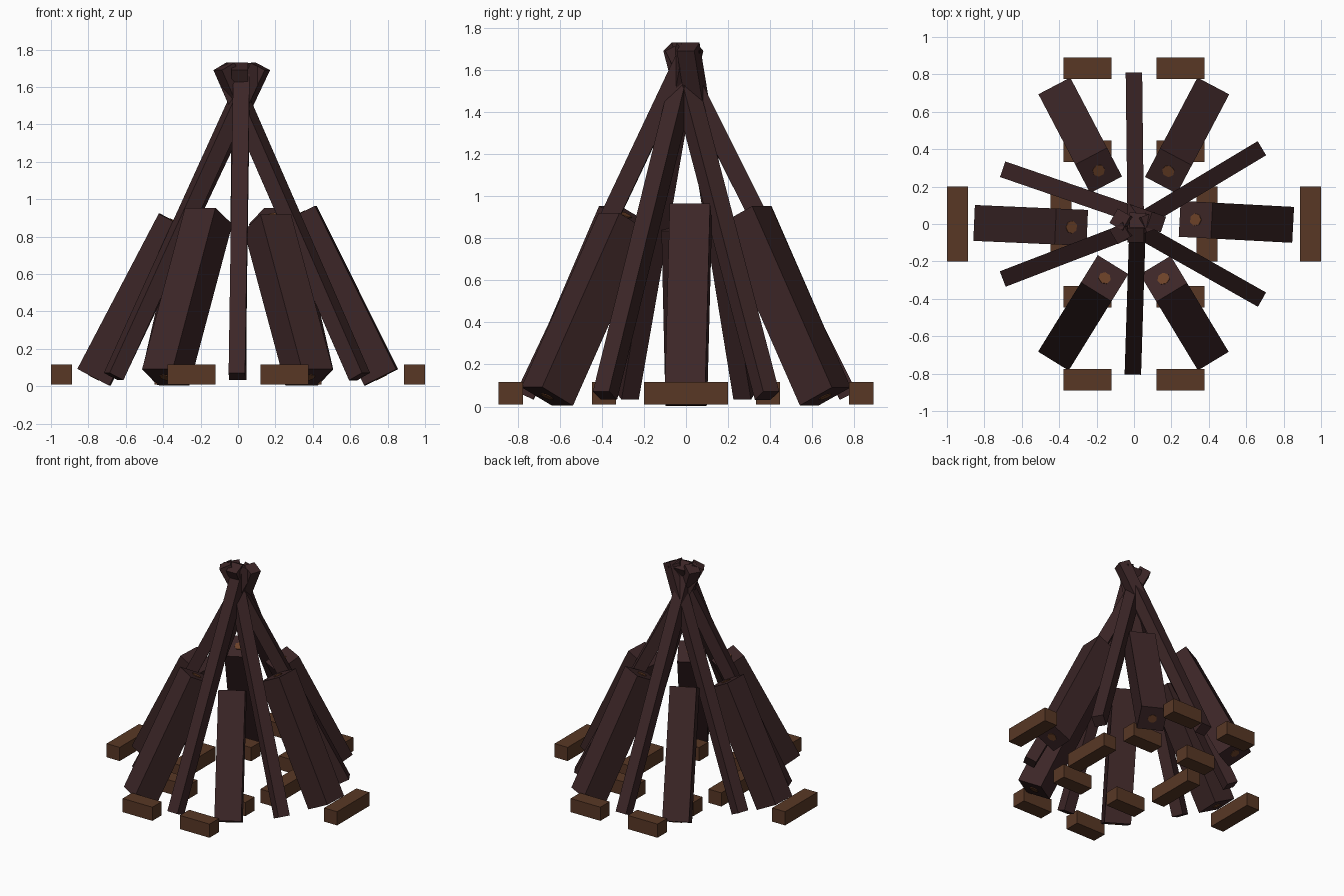
import bpy, bmesh, math
from mathutils import Vector, Matrix

cube = bpy.data.objects.get("Cube")
if cube:
    bpy.data.objects.remove(cube, do_unlink=True)


def material(name, rgb):
    m = bpy.data.materials.new(name)
    m.use_nodes = True
    m.diffuse_color = (*rgb, 1)
    m.node_tree.nodes["Principled BSDF"].inputs["Base Color"].default_value = (*rgb, 1)
    return m


BARK = material("dark_bark", (0.045, 0.019, 0.020))
BLOCK = material("brown_block", (0.098, 0.039, 0.0185))
CORE = material("orange_core", (0.15, 0.053, 0.021))


def finish(name, bm, mats):
    me = bpy.data.meshes.new(name)
    bm.to_mesh(me)
    bm.free()
    for m in mats:
        me.materials.append(m)
    bpy.context.collection.objects.link(bpy.data.objects.new(name, me))


def box(name, centre, size):
    bm = bmesh.new()
    bmesh.ops.create_cube(bm, size=1, matrix=Matrix.Translation(centre) @ Matrix.Diagonal((*size, 1)))
    finish(name, bm, [BLOCK])


def beam(name, foot, head, width, core=0):
    """Square timber from foot to head, with optional core discs on its ends."""
    foot, head = Vector(foot), Vector(head)
    axis = (head - foot).normalized()
    side = axis.cross(Vector((0, 0, 1))).normalized()
    out = side.cross(axis)
    frame = Matrix((side, out, axis)).transposed().to_4x4()
    frame.translation = (foot + head) / 2
    length = (head - foot).length
    bm = bmesh.new()
    bmesh.ops.create_cube(bm, size=1, matrix=frame @ Matrix.Diagonal((width, width, length, 1)))
    if core:
        old = set(bm.faces)
        for end in (-1, 1):
            bmesh.ops.create_cone(bm, cap_ends=True, segments=7, radius1=core, radius2=core, depth=0.008,
                                  matrix=frame @ Matrix.Translation((0, 0, end * length / 2)))
        for f in bm.faces:
            if f not in old:
                f.material_index = 1
    finish(name, bm, [BARK, CORE])


# Ring of ground blocks, outer and inner
for sx, xn in ((-1, "right"), (1, "left")):
    for ring, x, y in (("outer", 0.943, 0.833), ("inner", 0.39, 0.39)):
        box(f"{ring}_{xn}_block", (sx * x, 0, 0.062), (0.113, 0.4, 0.107))
        for sy, yn in ((-1, "front"), (1, "back")):
            box(f"{ring}_{yn}_{xn}_block", (sx * 0.248, sy * y, 0.062), (0.257, 0.115, 0.107))

# Thick leaning logs: foot x, y and head x, y, z
logs = {
    "left": (0.765, 0.0, 0.33, 0.023, 0.922),
    "right": (-0.77, 0.002, -0.335, -0.017, 0.878),
    "back_left": (0.384, 0.662, 0.184, 0.283, 0.91),
    "back_right": (-0.386, 0.662, -0.189, 0.286, 0.91),
    "front_right": (-0.386, -0.66, -0.157, -0.29, 0.91),
    "front_left": (0.38, -0.66, 0.158, -0.293, 0.875),
}
for name, (fx, fy, hx, hy, hz) in logs.items():
    beam(name + "_log", (fx, fy, 0.048), (hx, hy, hz), 0.192, 0.034)

# Thin poles crossing at the peak
poles = {
    "front": (-0.005, -0.765, 0.02, 0.02),
    "back": (0.0, 0.77, 0.01, -0.06),
    "back_left": (0.65, 0.385, -0.075, -0.05),
    "front_left": (0.65, -0.385, -0.075, 0.025),
    "back_right": (-0.665, 0.28, 0.12, 0.01),
    "front_right": (-0.665, -0.28, 0.09, 0.01),
}
for name, (fx, fy, hx, hy) in poles.items():
    beam(name + "_pole", (fx, fy, 0.052), (hx, hy, 1.71), 0.088)
